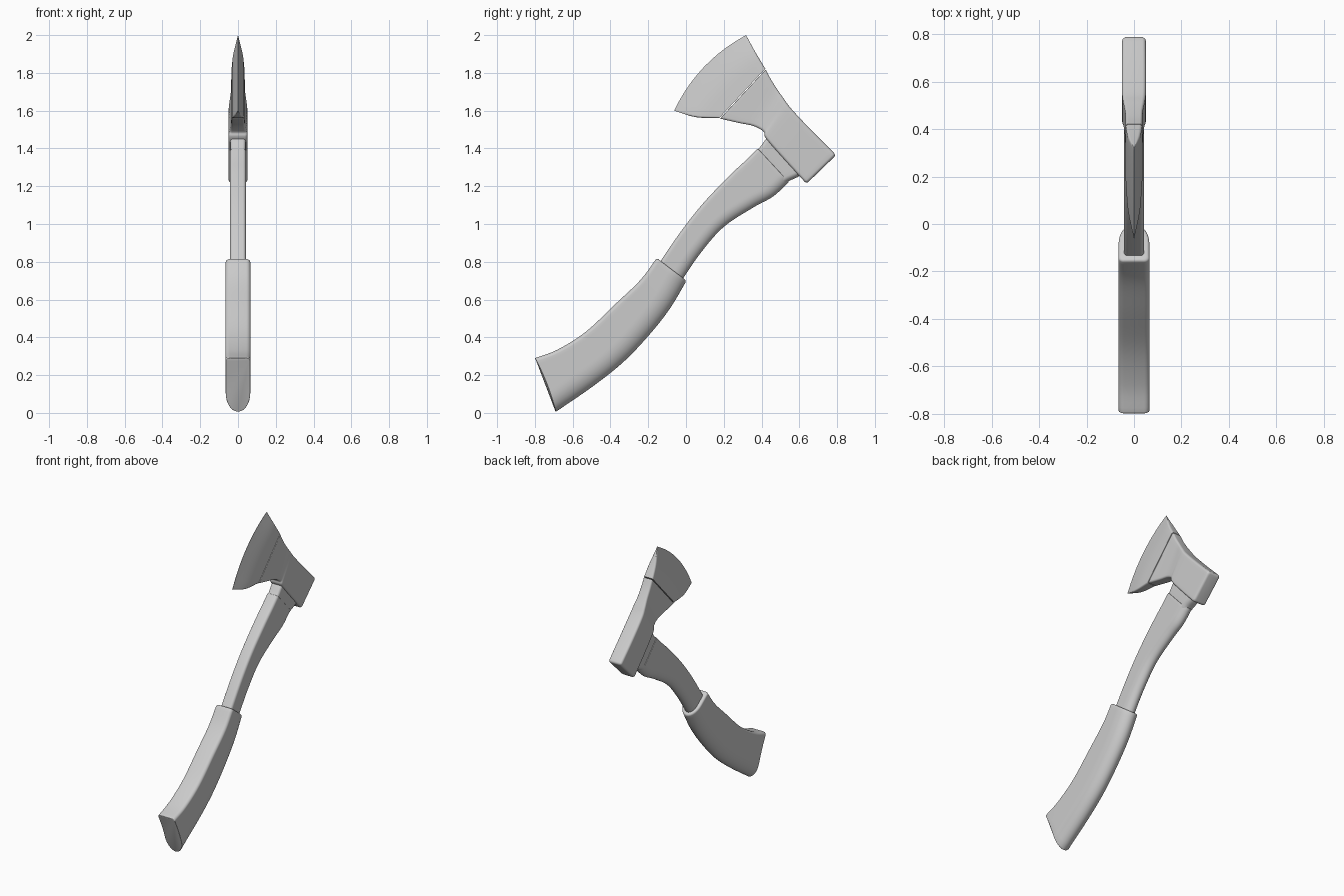
import bpy, bmesh
from math import sin, cos, pi
from mathutils import Vector

if "Cube" in bpy.data.objects:
    bpy.data.objects.remove(bpy.data.objects["Cube"])


def resample(stations, n=5):
    """Catmull-Rom through stations of (upper y, z, lower y, z, half width, bulge)."""
    pts = [Vector(s) for s in stations]
    pts = [2 * pts[0] - pts[1]] + pts + [2 * pts[-1] - pts[-2]]
    out = []
    for i in range(1, len(pts) - 2):
        a, b, c, d = pts[i - 1:i + 3]
        for k in range(n):
            t = k / n
            out.append(0.5 * (2 * b + (c - a) * t + (2 * a - 5 * b + 4 * c - d) * t * t
                              + (3 * b - a - 3 * c + d) * t ** 3))
    return out + [pts[-2]]


def round_end(st, r):
    """Replace the last station by a quarter-round lip of radius r."""
    s, p = st.pop(), st[-1]
    u, l = Vector(s[0:2]), Vector(s[2:4])
    du, dl = (u - Vector(p[0:2])).normalized(), (l - Vector(p[2:4])).normalized()
    across = (l - u).normalized()
    for k in range(5):
        a = k / 4 * pi / 2
        back, inset = r * (1 - sin(a)), r * (1 - cos(a))
        uu, ll = u - du * back + across * inset, l - dl * back - across * inset
        st.append(Vector((*uu, *ll, s[4] - inset, s[5])))


def section(s, top, bottom):
    """Rounded slab between the upper and lower edge; corners are (x fraction, depth)."""
    u, l, hw, bulge = Vector(s[0:2]), Vector(s[2:4]), s[4], s[5]
    d = l - u
    n, length = Vector((d.y, -d.x)).normalized(), d.length
    half = [(0, 0)]
    rx, rt = top[0] * hw, min(top[1], length * .45)
    for k in range(7):
        a = k / 6 * pi / 2
        half.append((hw - rx + rx * sin(a), rt - rt * cos(a)))
    bx, bt = bottom[0] * hw, min(bottom[1], length * .5)
    half += [(hw, rt + (length - bt - rt) * k / 10) for k in range(1, 10)]
    for k in range(8):
        a = k / 7 * pi / 2
        half.append((hw - bx + bx * cos(a), length - bt + bt * sin(a)))
    if bx < hw * .999:
        half.append((0, length))
    half[-1] = (0, length)
    ring = half + [(-x, t) for x, t in half[-2:0:-1]]
    out = []
    for x, t in ring:
        f = t / length
        p = u + d * f + n * bulge * 4 * f * (1 - f)
        out.append((x, p.x, p.y))
    return out


def loft(name, stations, top, bottom, start=0, end=0):
    st = resample(stations)
    if end:
        round_end(st, end)
    if start:
        st.reverse()
        round_end(st, start)
    bm = bmesh.new()
    rings = [[bm.verts.new(c) for c in section(s, top, bottom)] for s in st]
    for a, b in zip(rings, rings[1:]):
        for i in range(len(a)):
            j = (i + 1) % len(a)
            bm.faces.new((a[i], a[j], b[j], b[i]))
    bm.faces.new(rings[0])
    bm.faces.new(rings[-1])
    bmesh.ops.recalc_face_normals(bm, faces=bm.faces)
    me = bpy.data.meshes.new(name)
    bm.to_mesh(me)
    bm.free()
    ob = bpy.data.objects.new(name, me)
    bpy.context.collection.objects.link(ob)
    bpy.ops.object.select_all(action='DESELECT')
    ob.select_set(True)
    bpy.context.view_layer.objects.active = ob
    bpy.ops.object.shade_smooth_by_angle(angle=pi / 5)


# Thick lower grip sleeve
loft("grip", [
    (-.80, .29, -.69, .005, .065, -.01),
    (-.68, .335, -.48, .15, .066, 0),
    (-.53, .43, -.32, .28, .066, 0),
    (-.37, .58, -.18, .43, .066, 0),
    (-.24, .705, -.08, .56, .066, 0),
    (-.155, .82, .003, .70, .065, 0)],
    (.35, .02), (1, .10), start=.004, end=.012)

# Slimmer shaft rising out of the grip
loft("shaft", [
    (-.20, .70, -.06, .64, .042, 0),
    (-.13, .81, -.01, .72, .042, 0),
    (-.02, .97, .08, .85, .042, 0),
    (.10, 1.12, .20, .985, .042, 0),
    (.24, 1.265, .36, 1.09, .043, 0),
    (.32, 1.34, .46, 1.145, .043, 0),
    (.38, 1.40, .545, 1.222, .043, 0)],
    (.4, .018), (1, .06), end=.004)

# Collar where the shaft enters the head
loft("collar", [
    (.365, 1.38, .525, 1.215, .038, 0),
    (.39, 1.405, .55, 1.23, .04, 0),
    (.42, 1.445, .59, 1.248, .041, 0),
    (.46, 1.49, .635, 1.275, .041, 0)],
    (.4, .018), (.8, .03))

# Head body from poll to cheek
loft("axe_head", [
    (.795, 1.365, .638, 1.213, .05, 0),
    (.67, 1.49, .53, 1.33, .051, 0),
    (.56, 1.607, .425, 1.45, .05, 0),
    (.52, 1.66, .412, 1.487, .045, 0),
    (.485, 1.71, .36, 1.518, .038, 0),
    (.45, 1.765, .28, 1.535, .036, 0),
    (.422, 1.818, .18, 1.558, .035, 0)],
    (.3, .015), (.3, .015), start=.016, end=.003)

# Ground bit tapering to the curved cutting edge
loft("blade_bit", [
    (.42, 1.822, .175, 1.56, .035, 0),
    (.37, 1.905, .05, 1.566, .025, .018),
    (.318, 2.0, -.063, 1.60, .0008, .045)],
    (.4, .012), (.4, .012))
for o in bpy.context.scene.objects:
    o.select_set(True)
